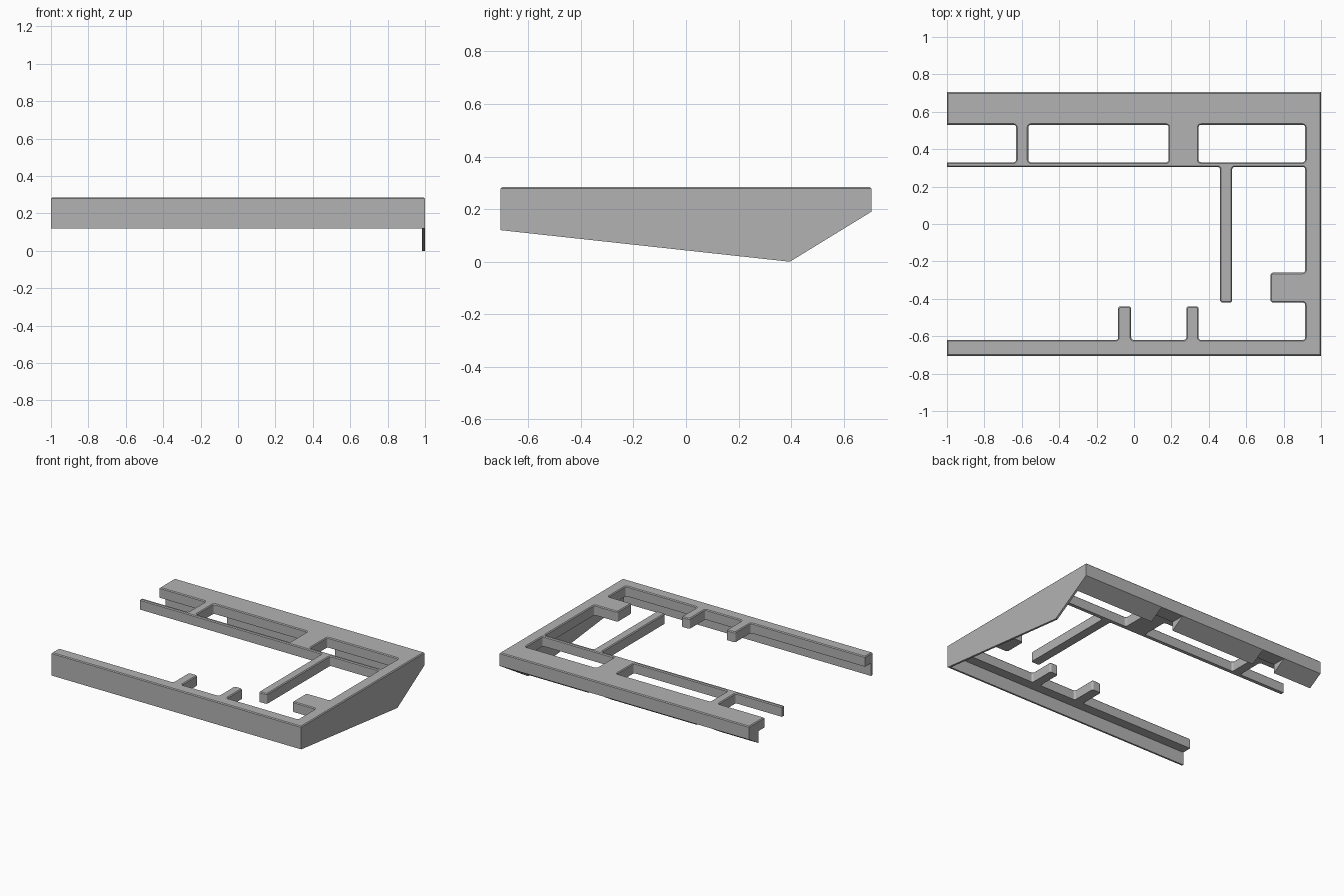
import bpy, bmesh, math
from mathutils import Vector

if "Cube" in bpy.data.objects:
    bpy.data.objects.remove(bpy.data.objects["Cube"])

GREY = (0.45, 0.45, 0.45, 1)
mat = bpy.data.materials.new("plain grey")
mat.use_nodes = True
mat.diffuse_color = GREY
mat.node_tree.nodes["Principled BSDF"].inputs["Base Color"].default_value = GREY

TOP, UNDER, SIDE = 0.285, 0.212, 0.705   # deck top, deck underside, half depth
WALL, EASE, RADIUS = 0.015, 0.006, 0.013


def finish(bm, name):
    bmesh.ops.recalc_face_normals(bm, faces=bm.faces)
    mesh = bpy.data.meshes.new(name)
    bm.to_mesh(mesh)
    bm.free()
    mesh.materials.append(mat)
    obj = bpy.data.objects.new(name, mesh)
    bpy.context.collection.objects.link(obj)
    return obj


def prism(name, profile, x0, x1):
    """Extrude a (y, z) profile from x0 to x1."""
    bm = bmesh.new()
    face = bm.faces.new([bm.verts.new((x0, y, z)) for y, z in profile])
    new = bmesh.ops.extrude_face_region(bm, geom=[face])["geom"]
    bmesh.ops.translate(bm, vec=(x1 - x0, 0, 0),
                        verts=[v for v in new if isinstance(v, bmesh.types.BMVert)])
    return finish(bm, name)


def rounded(points):
    """Round every corner that is not on an outer end."""
    out = []
    for i, p in enumerate(points):
        p = Vector(p)
        if abs(p.x) > 0.99:
            out.append(p)
            continue
        a = (Vector(points[i - 1]) - p).normalized() * RADIUS
        b = (Vector(points[(i + 1) % len(points)]) - p).normalized() * RADIUS
        # quarter circle around the point p + a + b
        for k in range(4):
            t = k * math.pi / 6
            out.append(p + a * (1 - math.sin(t)) + b * (1 - math.cos(t)))
    return out


def rectangle(x0, x1, y0, y1):
    return [(x0, y0), (x1, y0), (x1, y1), (x0, y1)]


# Deck outline: rails, ribs, tabs and the long bar are one plate
outline = [
    (-1, -SIDE), (1, -SIDE), (1, SIDE), (-1, SIDE), (-1, .53),
    (-.63, .53), (-.63, .33), (-1, .33), (-1, .305),
    (.46, .305), (.46, -.42), (.525, -.42), (.525, .305), (.915, .305),
    (.915, -.26), (.73, -.26), (.73, -.42), (.915, -.42), (.915, -.62),
    (.345, -.62), (.345, -.44), (.28, -.44), (.28, -.62),
    (-.015, -.62), (-.015, -.44), (-.085, -.44), (-.085, -.62), (-1, -.62)]
holes = [rectangle(-.565, .185, .33, .53), rectangle(.345, .915, .33, .53)]

bm = bmesh.new()
edges = []
for loop in [outline] + holes:
    verts = [bm.verts.new((p.x, p.y, UNDER)) for p in rounded(loop)]
    edges += [bm.edges.new((verts[i - 1], verts[i])) for i in range(len(verts))]
bmesh.ops.triangle_fill(bm, edges=edges, use_beauty=True, normal=(0, 0, 1))
new = bmesh.ops.extrude_face_region(bm, geom=list(bm.faces), use_keep_orig=True)["geom"]
bmesh.ops.translate(bm, vec=(0, 0, TOP - EASE - UNDER),
                    verts=[v for v in new if isinstance(v, bmesh.types.BMVert)])
bmesh.ops.recalc_face_normals(bm, faces=bm.faces)
# Eased top edge
cap = [f for f in bm.faces if f.normal.z > 0.9]
bmesh.ops.inset_region(bm, faces=cap, thickness=EASE, use_even_offset=True)
bmesh.ops.translate(bm, vec=(0, 0, EASE), verts=list({v for f in cap for v in f.verts}))
finish(bm, "top_deck")

# Thin skirts under the deck
prism("end_wall", [(-SIDE, .12), (.395, 0), (SIDE, .19), (SIDE, UNDER), (-SIDE, UNDER)],
      1 - WALL, 1)
prism("front_wall", [(-SIDE, .12), (WALL - SIDE, .1185), (WALL - SIDE, UNDER), (-SIDE, UNDER)],
      -1, 1 - WALL)

# Thick back beam with a sloping foot, notched below the ribs
prism("back_beam", [(.6, .19), (SIDE, .19), (SIDE, UNDER), (.6, UNDER)], -1, 1 - WALL)
for i, (x0, x1) in enumerate([(-1, -.69), (-.51, .175), (.355, 1 - WALL)]):
    prism(f"back_foot_{i + 1}", [(.6, .126), (SIDE, .19), (.6, .19)], x0, x1)
